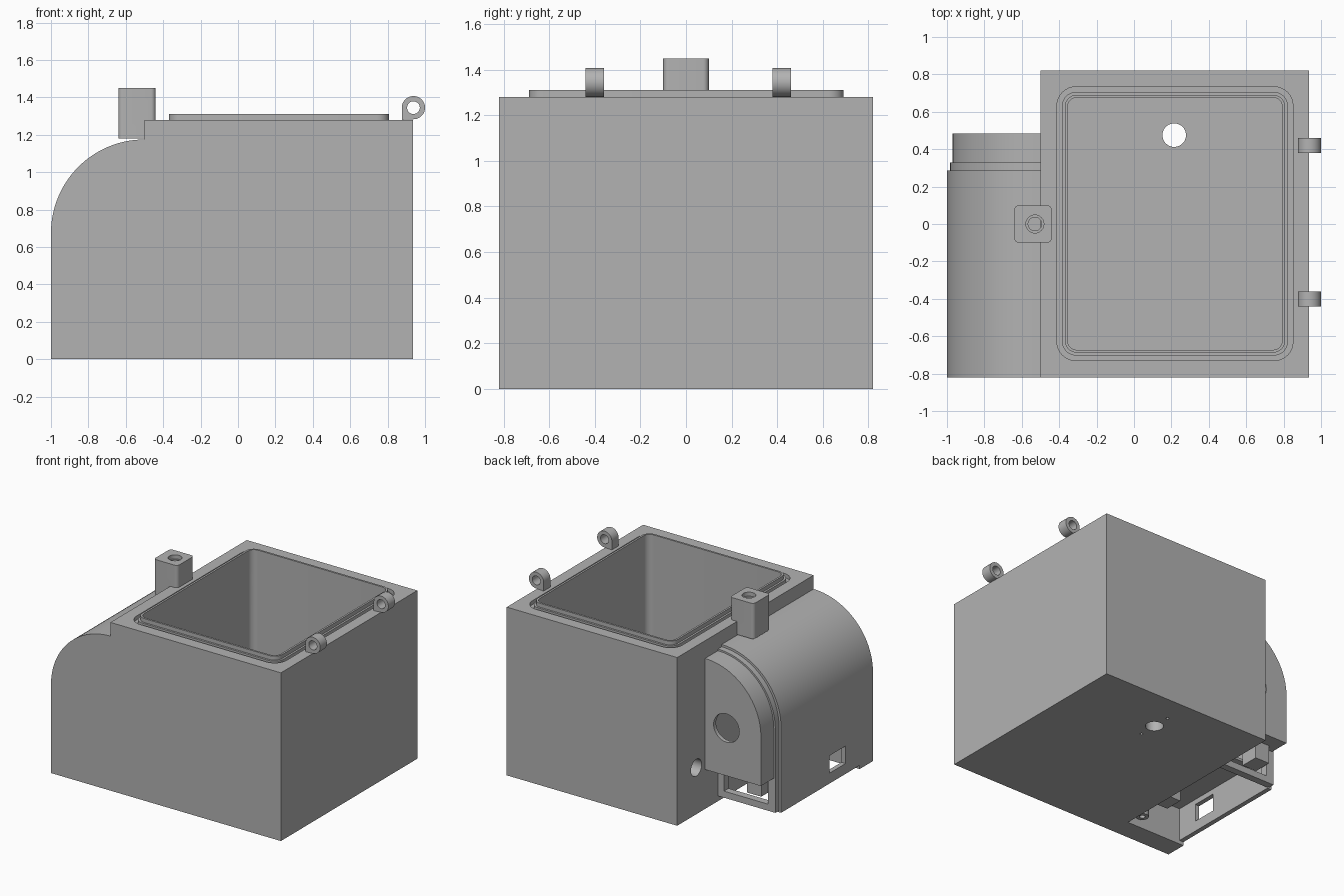
import bpy, bmesh
from math import sin, cos, pi, radians

old = bpy.data.objects.get("Cube")
if old:
    bpy.data.objects.remove(old, do_unlink=True)

grey = bpy.data.materials.new("plain grey")
grey.use_nodes = True
GREY = (0.448, 0.448, 0.448, 1)
grey.diffuse_color = GREY
grey.node_tree.nodes["Principled BSDF"].inputs["Base Color"].default_value = GREY


def prism(name, pts, axis, lo, hi):
    """Extrude a 2D outline along one axis."""
    place = {"x": lambda a, b, h: (h, a, b),
             "y": lambda a, b, h: (a, h, b),
             "z": lambda a, b, h: (a, b, h)}[axis]
    bm = bmesh.new()
    ends = [[bm.verts.new(place(a, b, h)) for a, b in pts] for h in (lo, hi)]
    bm.faces.new(ends[0])
    bm.faces.new(ends[1])
    n = len(pts)
    for i in range(n):
        j = (i + 1) % n
        bm.faces.new((ends[0][i], ends[0][j], ends[1][j], ends[1][i]))
    bmesh.ops.recalc_face_normals(bm, faces=bm.faces)
    me = bpy.data.meshes.new(name)
    bm.to_mesh(me)
    bm.free()
    me.materials.append(grey)
    ob = bpy.data.objects.new(name, me)
    bpy.context.collection.objects.link(ob)
    return ob


def arc(cx, cy, r, start, end, steps):
    return [(cx + r * cos(radians(start + (end - start) * i / steps)),
             cy + r * sin(radians(start + (end - start) * i / steps)))
            for i in range(steps + 1)]


def circle(cx, cy, r, n=40):
    return arc(cx, cy, r, 0, 360, n)[:-1]


def rect(x0, x1, y0, y1):
    return [(x0, y0), (x1, y0), (x1, y1), (x0, y1)]


def round_rect(x0, x1, y0, y1, r):
    corners = [(x1 - r, y1 - r), (x0 + r, y1 - r), (x0 + r, y0 + r), (x1 - r, y0 + r)]
    return [p for k, (x, y) in enumerate(corners)
            for p in arc(x, y, r, 90 * k, 90 * k + 90, 8)]


def rim(inset, r):
    """Rounded outline around the box mouth, shrunk by inset."""
    return round_rect(-0.412 + inset, 0.85 - inset, -0.73 + inset, 0.733 - inset, r)


def arch(r, bottom, inner=-0.49):
    """Quarter-round outline of the side compartment."""
    return [(inner, bottom), (-0.5 - r, bottom)] + \
        arc(-0.5, 0.675, r, 180, 90, 28) + [(inner, 0.675 + r)]


def cut(target, *cutters):
    """Subtract each cutter and remove it."""
    bpy.context.view_layer.objects.active = target
    for c in cutters:
        mod = target.modifiers.new("cut", "BOOLEAN")
        mod.operation = "DIFFERENCE"
        mod.solver = "EXACT"
        mod.object = c
        bpy.ops.object.modifier_apply(modifier=mod.name)
        bpy.data.objects.remove(c, do_unlink=True)


# Main box with seal groove, deep cavity, drain and screw holes
box = prism("main_box", rect(-0.5, 0.935, -0.82, 0.82), "z", 0, 1.28)
groove = prism("groove_cutter", rim(0, 0.1), "z", 1.25, 1.4)
cut(groove, prism("groove_core", rim(0.027, 0.075), "z", 1.2, 1.5))
cut(box, groove,
    prism("cavity_cutter", rim(0.057, 0.05), "z", 0.1, 1.5),
    prism("drain_cutter", circle(0.215, 0.475, 0.063), "z", -0.1, 0.3),
    prism("cable_cutter", circle(0.59, 0.354, 0.064), "x", -0.6, -0.2),
    *[prism("screw_cutter", circle(0.215, 0.475 + s, 0.011, 12), "z", -0.1, 0.06)
      for s in (-0.14, 0.14)])

# Raised lip around the mouth
lip = prism("raised_lip", rim(0.042, 0.065), "z", 1.26, 1.31)
cut(lip, prism("lip_cutter", rim(0.057, 0.05), "z", 1.2, 1.4))

# Hinge knuckles on the left edge
for side, y in (("front", -0.4), ("back", 0.42)):
    outline = arc(0.938, 1.345, 0.062, -90, 180, 36) + [(0.876, 1.28)]
    knuckle = prism(side + "_hinge", outline, "y", y - 0.04, y + 0.04)
    cut(knuckle, prism("pin_cutter", circle(0.938, 1.345, 0.034), "y", y - 0.1, y + 0.1))

# Latch block with stepped hole
latch = prism("latch_block", round_rect(-0.64, -0.44, -0.1, 0.1, 0.025), "z", 1.18, 1.45)
cut(latch,
    prism("latch_step", circle(-0.53, 0, 0.048), "z", 1.42, 1.5),
    prism("latch_hole", circle(-0.53, 0, 0.036), "z", 1.25, 1.5))
cut(latch, prism("latch_seat", rect(-0.5, -0.4, -0.2, 0.2), "z", 1.1, 1.28))

# Side compartment, open below, with port window
shell = prism("compartment_shell", arch(0.5, 0), "y", -0.82, 0.285)
cut(shell,
    prism("inside_cutter", arch(0.465, -0.1, -0.4), "y", -0.66, 0.4),
    prism("base_recess", rect(-1.1, -0.4, -0.66, 0.4), "z", -0.1, 0.028),
    prism("port_cutter", rect(-0.49, -0.30, 0.107, 0.24), "x", -1.1, -0.9))

# Stepped band at the back of the shell, with a service opening
band = prism("compartment_band", arch(0.483, 0.04), "y", 0.275, 0.33)
cut(band,
    prism("band_upper_cutter", arch(0.44, 0.33, -0.4), "y", 0.2, 0.4),
    prism("band_opening", rect(-0.92, -0.55, 0.09, 0.27), "y", 0.2, 0.4))

# Rounded end cap with round port
cap = prism("end_cap", arch(0.47, 0.3), "y", 0.325, 0.485)
cut(cap,
    prism("cap_inside", arch(0.44, 0.33, -0.4), "y", 0.3, 0.455),
    prism("cap_port", circle(-0.68, 0.664, 0.108), "y", 0.4, 0.6))

# Compartment fittings
prism("inner_shelf", rect(-0.97, -0.49, -0.67, 0.12), "z", 0.28, 0.3)
prism("socket_block", rect(-0.9, -0.78, 0.24, 0.38), "z", 0.16, 0.3)
prism("mount_block", rect(-0.72, -0.56, -0.5, -0.36), "z", 0.12, 0.28)
post = prism("screw_post", circle(-0.57, -0.59, 0.045, 24), "z", 0.04, 0.28)
cut(post, prism("post_hole", circle(-0.57, -0.59, 0.02, 16), "z", 0, 0.2))

# Smooth the curved faces, keep edges sharp
for ob in bpy.context.view_layer.objects:
    ob.select_set(ob.type == "MESH" and grey.name in ob.data.materials)
bpy.context.view_layer.objects.active = box
bpy.ops.object.shade_smooth_by_angle(angle=pi / 6)
